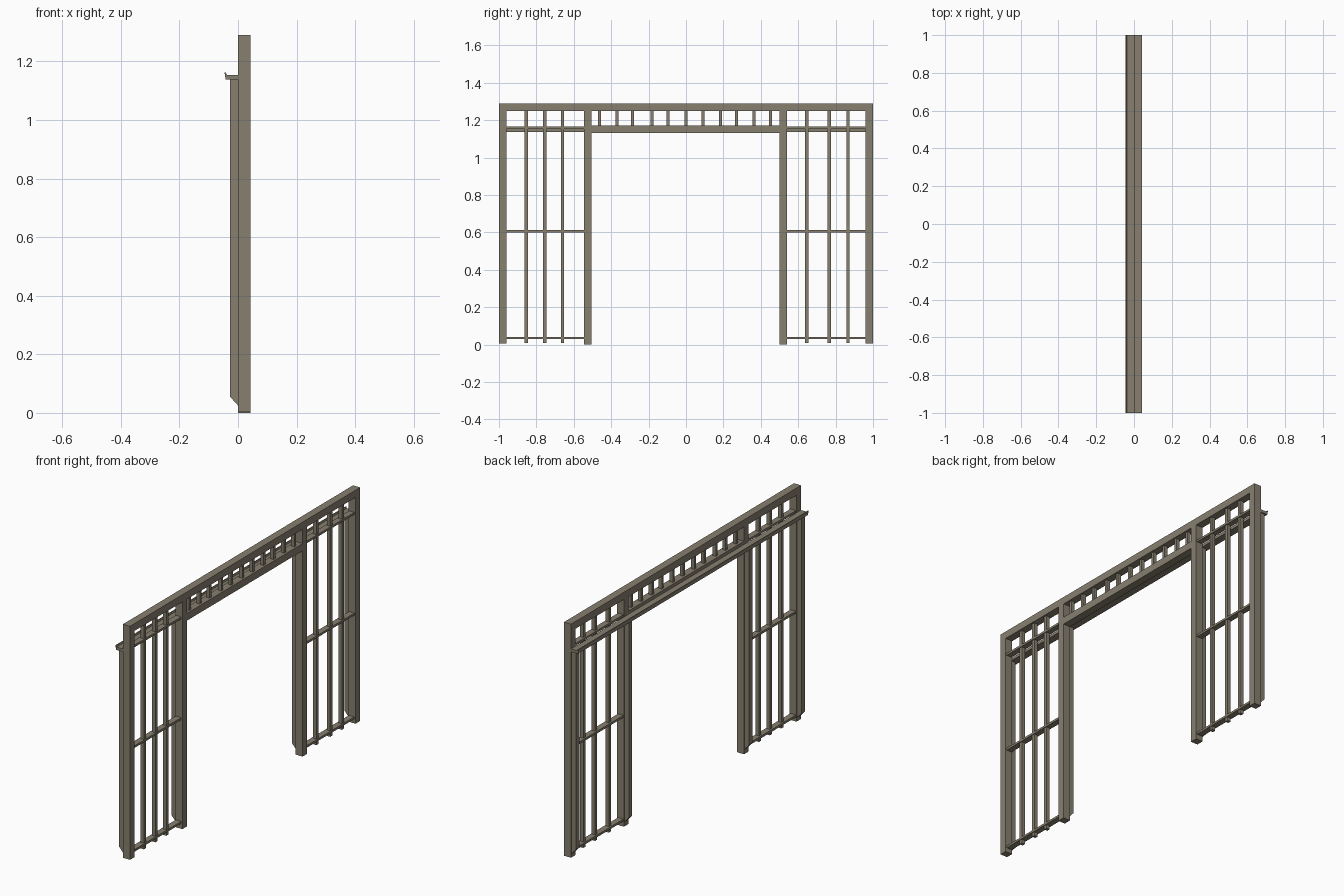
import bpy

if "Cube" in bpy.data.objects:
    bpy.data.objects.remove(bpy.data.objects["Cube"])

mat = bpy.data.materials.new("weathered grey brown")
mat.diffuse_color = (0.245, 0.215, 0.163, 1)
mat.use_nodes = True
mat.node_tree.nodes["Principled BSDF"].inputs["Base Color"].default_value = mat.diffuse_color


def prism(name, profile, y0, y1):
    """Extrude an (x, z) profile along y."""
    n = len(profile)
    verts = [(x, y, z) for y in (y0, y1) for x, z in profile]
    faces = [tuple(range(n)), tuple(range(2 * n - 1, n - 1, -1))]
    faces += [(i, i + n, (i + 1) % n + n, (i + 1) % n) for i in range(n)]
    me = bpy.data.meshes.new(name)
    me.from_pydata(verts, [], faces)
    me.materials.append(mat)
    ob = bpy.data.objects.new(name, me)
    bpy.context.collection.objects.link(ob)
    # consistent outward normals
    import bmesh
    bm = bmesh.new()
    bm.from_mesh(me)
    bmesh.ops.recalc_face_normals(bm, faces=bm.faces)
    bm.to_mesh(me)
    bm.free()
    return ob


def box(name, x0, x1, y0, y1, z0, z1):
    return prism(name, [(x0, z0), (x1, z0), (x1, z1), (x0, z1)], y0, y1)


D = 0.043  # frame depth

# posts, each with a rear rib chamfered at the foot
for y0, y1, z0 in ((-1, -0.96, 0.005), (-0.545, -0.504, 0),
                   (0.5, 0.54, 0), (0.96, 1, 0.005)):
    box("post", 0, D, y0, y1, z0, 1.252)
    prism("post_rib", [(0, 0.025), (0, 1.14), (-0.027, 1.14), (-0.027, 0.055)],
          y0 + 0.006, y1 - 0.006)

# top beam and doorway lintel
box("top_beam", 0, D, -1, 1, 1.25, 1.29)
box("lintel", 0, D, -0.504, 0.5, 1.132, 1.172)

# rear ledge with upturned lip
prism("rear_ledge", [(0, 1.138), (0, 1.154), (-0.038, 1.154), (-0.041, 1.162),
                     (-0.046, 1.162), (-0.042, 1.138)], -1, 1)

# side panels: vertical bars and cross rails
for y0, y1, bars in ((-0.96, -0.545, (-0.855, -0.755, -0.66)),
                     (0.54, 0.96, (0.645, 0.765, 0.866))):
    for y in bars:
        box("panel_bar", 0.012, 0.032, y - 0.009, y + 0.009, 0.008, 1.252)
    for z in (0.035, 0.606, 1.16):
        box("panel_rail", 0.003, 0.036, y0, y1, z - 0.006, z + 0.006)

# short bars over the doorway
for y in (-0.462, -0.37, -0.285, -0.183, -0.097, 0, 0.09, 0.185, 0.271, 0.364, 0.452):
    box("transom_bar", 0.012, 0.032, y - 0.008, y + 0.008, 1.17, 1.252)
